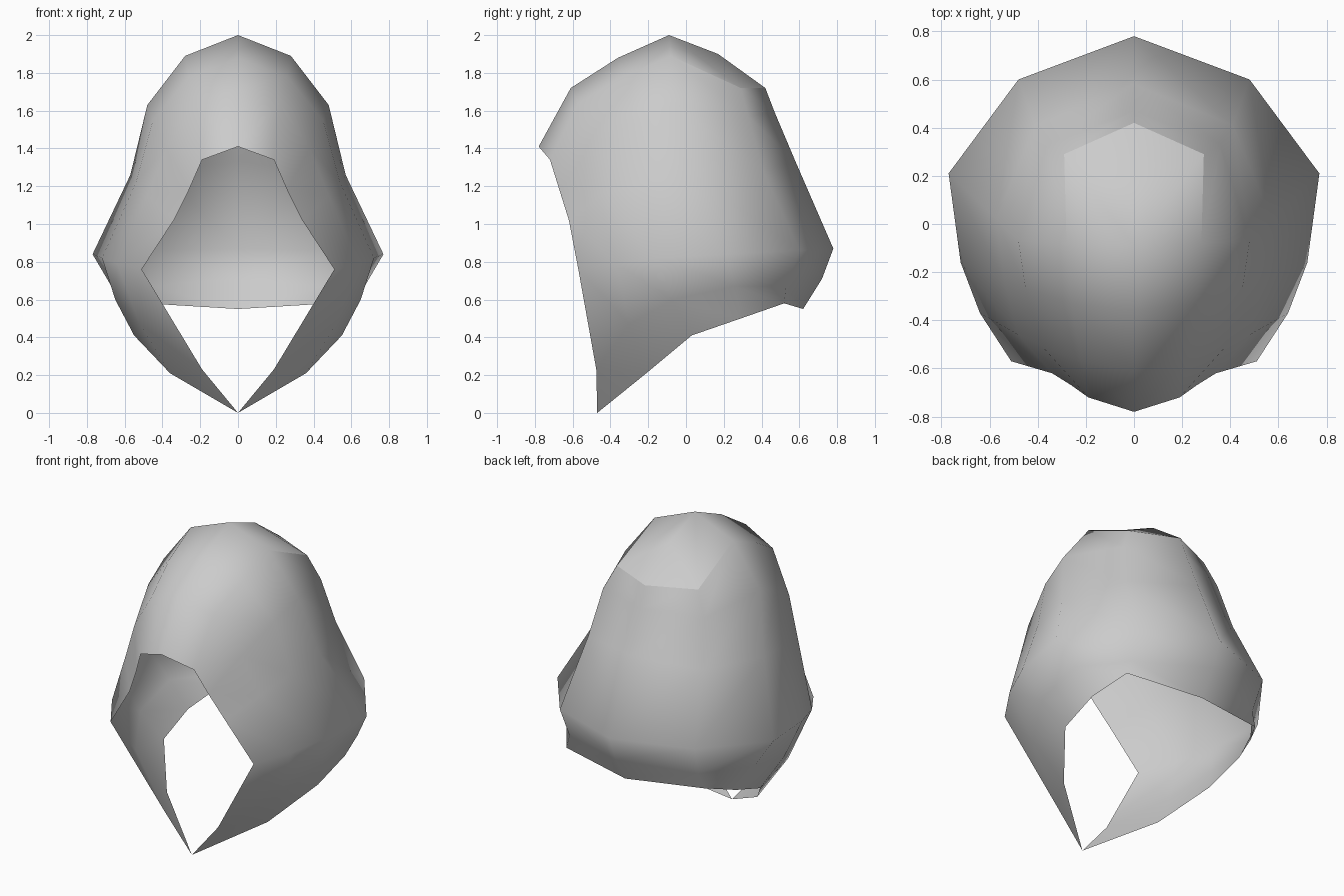
import bpy
import bmesh
from mathutils import Vector

default_cube = bpy.data.objects.get("Cube")
if default_cube:
    bpy.data.objects.remove(default_cube, do_unlink=True)


def make_material(name, colour):
    material = bpy.data.materials.new(name)
    material.use_nodes = True
    material.diffuse_color = colour
    material.node_tree.nodes["Principled BSDF"].inputs["Base Color"].default_value = colour
    return material


# Half arches of the hood, each running from the crown line down to the hem
face_rim = [(0, -.78, 1.41), (.19, -.72, 1.34), (.26, -.67, 1.18), (.34, -.62, 1.02),
            (.51, -.57, .76), (.19, -.475, .23), (0, -.47, 0)]
brow_arch = [(0, -.61, 1.72), (.22, -.57, 1.64), (.38, -.51, 1.4), (.48, -.46, 1.15),
             (.64, -.37, .79), (.52, -.3, .47), (.36, -.21, .21)]
temple_arch = [(0, -.36, 1.88), (.26, -.33, 1.78), (.45, -.27, 1.55), (.54, -.23, 1.22),
               (.72, -.16, .82), (.65, -.07, .6), (.55, .03, .41)]
crown_arch = [(0, -.09, 2), (.28, -.08, 1.89), (.48, -.07, 1.63), (.57, .02, 1.26),
              (.77, .21, .84), (.67, .26, .67), (.56, .29, .5)]
rear_arch = [(0, .17, 1.9), (.29, .29, 1.72), (.36, .33, 1.57), (.41, .41, 1.28),
             (.48, .6, .86), (.46, .53, .67), (.49, .52, .58)]
back_seam = [(0, .17, 1.9), (0, .42, 1.72), (0, .47, 1.59), (0, .58, 1.33),
             (0, .78, .87), (0, .72, .71), (0, .62, .55)]
arches = [face_rim, brow_arch, temple_arch, crown_arch, rear_arch, back_seam]

# Skin the arches together into one half of the cloth
bm = bmesh.new()
grid = [[bm.verts.new(Vector(point)) for point in arch] for arch in arches]
for front, behind in zip(grid, grid[1:]):
    for row in range(len(front) - 1):
        face = bm.faces.new((front[row], front[row + 1], behind[row + 1], behind[row]))
        face.smooth = True

# Crisp fold around the flat patch behind the crown
for arch in (3, 4):
    fold = bm.edges.get((grid[arch][1], grid[arch + 1][1]))
    fold.smooth = False
bmesh.ops.remove_doubles(bm, verts=bm.verts[:], dist=.001)

mesh = bpy.data.meshes.new("hood")
bm.to_mesh(mesh)
bm.free()
mesh.materials.append(make_material("light grey cloth", (.6, .6, .6, 1)))
hood = bpy.data.objects.new("hood", mesh)
bpy.context.collection.objects.link(hood)

# The other half of the hood, welded along the centre line
mirror = hood.modifiers.new("other half", "MIRROR")
mirror.use_axis[0] = True
mirror.use_mirror_merge = True
mirror.merge_threshold = .002
